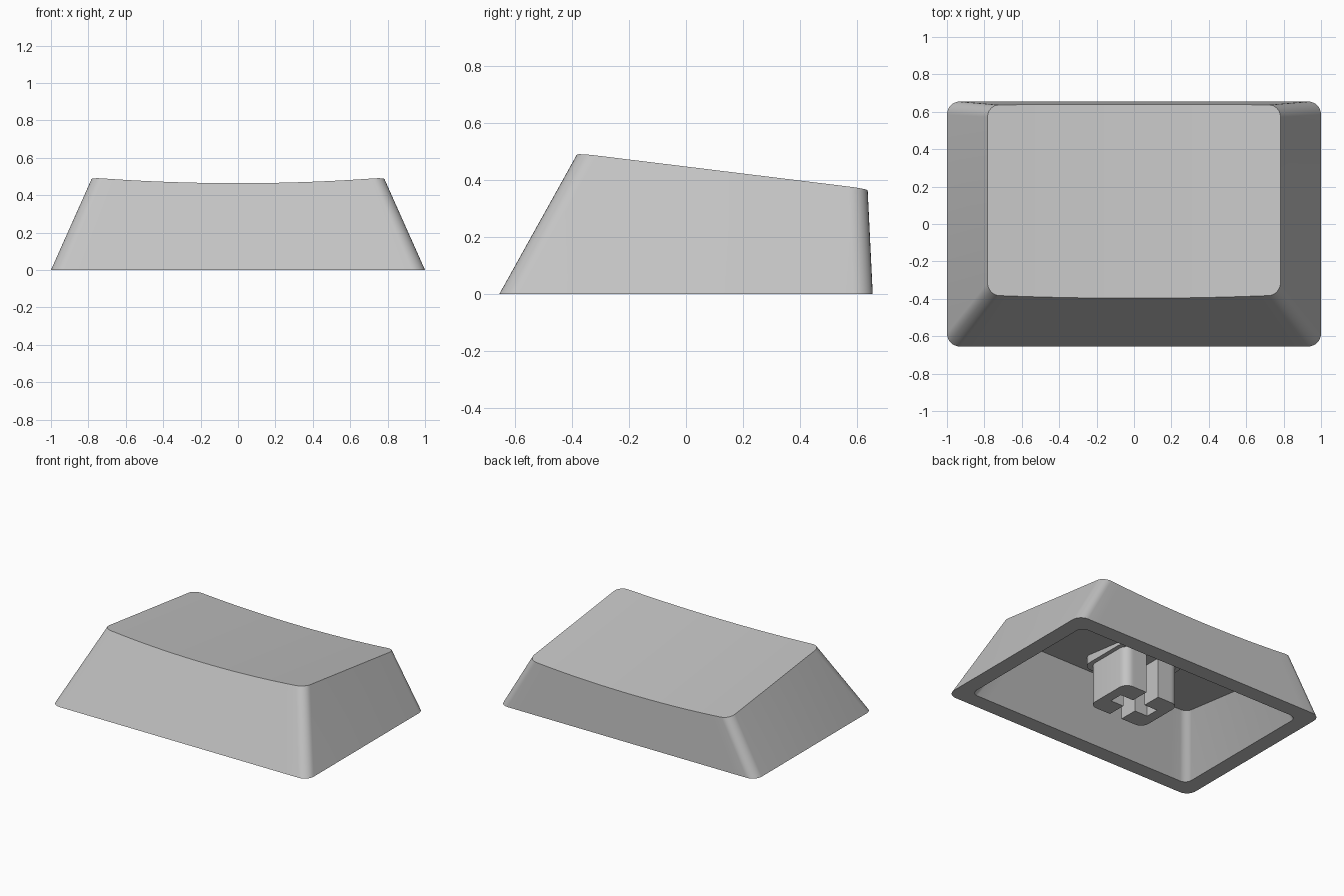
import bpy
import bmesh
from math import sin, cos, pi, radians

cube = bpy.data.objects.get("Cube")
if cube:
    bpy.data.objects.remove(cube, do_unlink=True)

grey = bpy.data.materials.new("light_grey_plastic")
grey.use_nodes = True
colour = (0.55, 0.55, 0.55, 1)
grey.diffuse_color = colour
grey.node_tree.nodes["Principled BSDF"].inputs["Base Color"].default_value = colour

CORNER, EDGE = 8, 20     # segments per corner arc and per long edge
SLOPE = 0.123            # fall of the top towards the back
DISH = 0.032             # depth of the cylindrical scoop
TOP_Z, CEILING_Z = 0.4475, 0.325
TOP_HALF = 0.783


def rounded_rect(hx, y0, y1, r):
    """Front half runs left to right, back half returns over the same x values."""
    def arc(cx, cy, start):
        return [(cx + r * cos(start + i * pi / 2 / CORNER),
                 cy + r * sin(start + i * pi / 2 / CORNER)) for i in range(CORNER + 1)]
    span = hx - r
    xs = [-span + 2 * span * i / EDGE for i in range(1, EDGE)]
    front = arc(-span, y0 + r, pi) + [(x, y0) for x in xs] + arc(span, y0 + r, 1.5 * pi)
    back = arc(span, y1 - r, 0) + [(x, y1) for x in reversed(xs)] + arc(-span, y1 - r, pi / 2)
    return front + back


def finish(bm, name):
    bmesh.ops.recalc_face_normals(bm, faces=bm.faces)
    mesh = bpy.data.meshes.new(name)
    bm.to_mesh(mesh)
    bm.free()
    obj = bpy.data.objects.new(name, mesh)
    bpy.context.collection.objects.link(obj)
    mesh.materials.append(grey)
    bpy.ops.object.select_all(action='DESELECT')
    obj.select_set(True)
    bpy.context.view_layer.objects.active = obj
    bpy.ops.object.shade_smooth_by_angle(angle=radians(30))
    return obj


def bridge(bm, a, b):
    n = len(a)
    for i in range(n):
        j = (i + 1) % n
        bm.faces.new((a[i], a[j], b[j], b[i]))


def dished(base, top):
    """Point where the wall line from base to top meets the scooped surface."""
    (bx, by), (tx, ty) = base, top
    tz = TOP_Z - SLOPE * ty
    drop = DISH * (1 - (tx / TOP_HALF) ** 2)
    s = (TOP_Z - SLOPE * by - drop) / (tz + SLOPE * (ty - by))
    return (bx + s * (tx - bx), by + s * (ty - by), s * tz)


def prism(name, outline, z0, z1):
    bm = bmesh.new()
    low = [bm.verts.new((x, y, z0)) for x, y in outline]
    high = [bm.verts.new((x, y, z1)) for x, y in outline]
    bridge(bm, low, high)
    bm.faces.new(low)
    bm.faces.new(high)
    return finish(bm, name)


# Hollow cap shell: tapered walls, scooped top, bottom rim and sloping ceiling
bm = bmesh.new()
base = rounded_rect(1.0, -0.655, 0.655, 0.07)
top = rounded_rect(TOP_HALF, -0.38, 0.637, 0.065)
mouth = rounded_rect(0.89, -0.545, 0.545, 0.05)
ceiling = rounded_rect(0.715, -0.335, 0.53, 0.05)

outer_low = [bm.verts.new((x, y, 0)) for x, y in base]
outer_high = [bm.verts.new(dished(b, t)) for b, t in zip(base, top)]
inner_low = [bm.verts.new((x, y, 0)) for x, y in mouth]
inner_high = [bm.verts.new((x, y, CEILING_Z - SLOPE * y)) for x, y in ceiling]
bridge(bm, outer_low, outer_high)
bridge(bm, outer_low, inner_low)
bridge(bm, inner_low, inner_high)
bm.faces.new(inner_high)
n = len(top)
for i in range(n // 2 - 1):
    bm.faces.new((outer_high[i], outer_high[i + 1], outer_high[n - 2 - i], outer_high[n - 1 - i]))
finish(bm, "cap_shell")

# Mounting stem: two mirrored halves leave a cross-shaped socket between them
HX, HY, GAP, ARM = 0.22, 0.18, 0.048, 0.15
half = [p for p in rounded_rect(HX, -HY, HY, 0.06) if p[0] > GAP]
socket = [(GAP, HY), (GAP, GAP), (ARM, GAP), (ARM, -GAP), (GAP, -GAP), (GAP, -HY)]
for side, sign in (("left", 1), ("right", -1)):
    prism("stem_half_" + side, [(sign * x, y) for x, y in half + socket], 0.0, 0.34)

# Wider foot where the stem joins the ceiling
prism("stem_foot", rounded_rect(0.25, -0.21, 0.21, 0.07), 0.285, 0.36)
